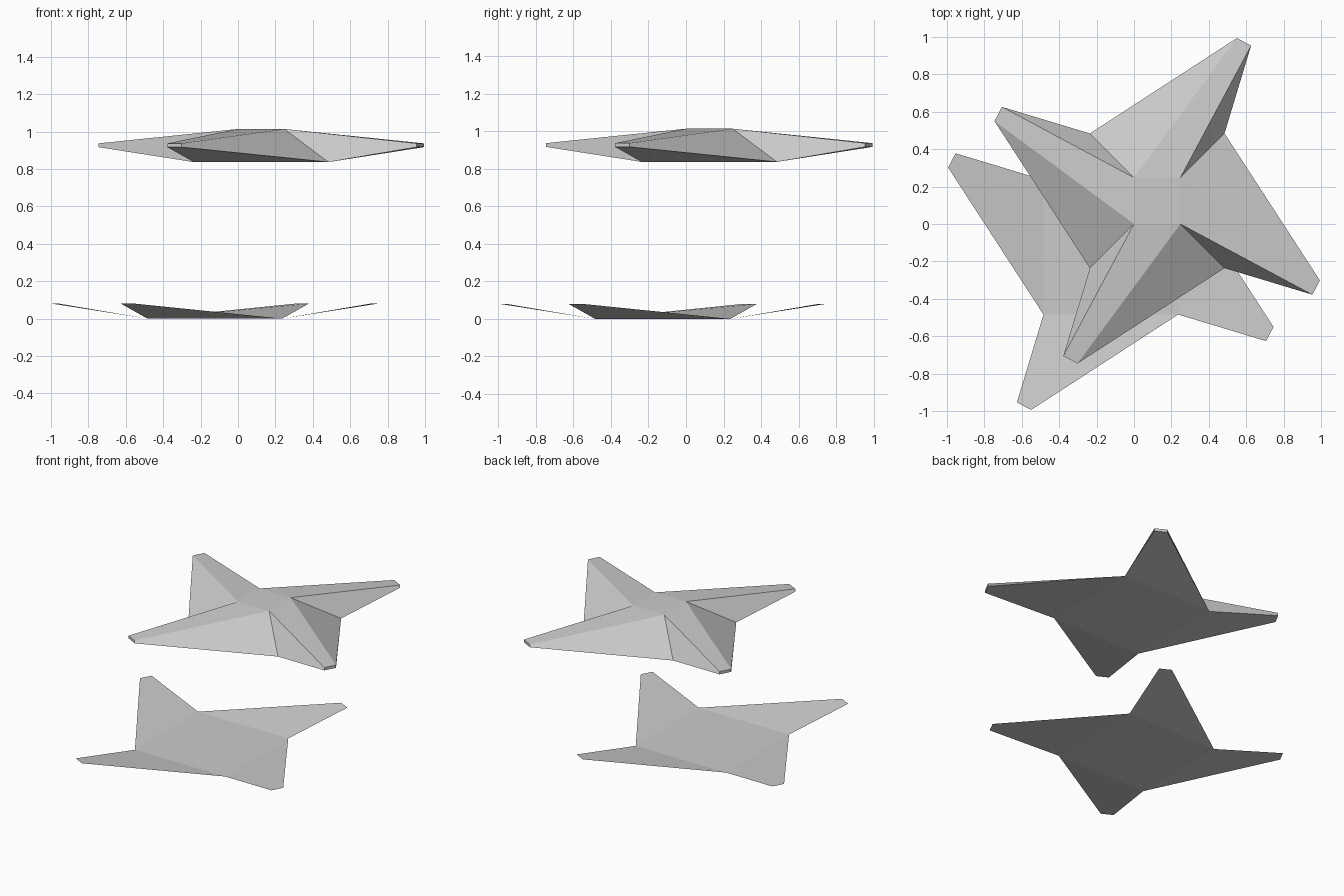
import bpy
from mathutils import Matrix, Vector

cube = bpy.data.objects.get("Cube")
if cube:
    bpy.data.objects.remove(cube)

grey = bpy.data.materials.new("plain grey")
grey.use_nodes = True
colour = (0.6, 0.6, 0.6, 1)
grey.diffuse_color = colour
grey.node_tree.nodes["Principled BSDF"].inputs["Base Color"].default_value = colour

INNER, OUTER = 0.124, 0.36          # half widths of the top and bottom squares
TIP_A, TIP_B = (0.426, 0.87), (0.502, 0.83)
TIP_LOW, TIP_HIGH, TOP = 0.08, 0.1, 0.177


def star(name, location, solid):
    """Four twisted arms around a square; solid adds the raised upper side."""
    verts, faces = [], []
    for k in range(4):
        turn = Matrix.Rotation(k * 1.5707963, 3, 'Z')
        ring = [(-OUTER, OUTER, 0), (*TIP_A, TIP_LOW), (*TIP_B, TIP_LOW)]
        if solid:
            ring += [(-INNER, INNER, TOP), (*TIP_A, TIP_HIGH), (*TIP_B, TIP_HIGH)]
        verts += [turn @ Vector(p) for p in ring]
    n = 6 if solid else 3
    for k in range(4):
        a = k * n                    # corner on the left of this arm
        b = (k - 1) % 4 * n          # corner on the right of this arm
        faces.append((a, a + 1, a + 2, b))
        if solid:
            faces += [(a + 3, b + 3, a + 5, a + 4),      # arm top
                      (a, a + 3, a + 4, a + 1),          # left flank
                      (b, a + 2, a + 5, b + 3),          # right flank
                      (a + 1, a + 4, a + 5, a + 2)]      # blunt tip
    faces.append(tuple(k * n for k in (3, 2, 1, 0)))
    if solid:
        faces.append(tuple(k * n + 3 for k in range(4)))
    mesh = bpy.data.meshes.new(name)
    mesh.from_pydata(verts, [], faces)
    mesh.materials.append(grey)
    obj = bpy.data.objects.new(name, mesh)
    obj.location = location
    bpy.context.collection.objects.link(obj)


star("upper_star", (0.124, 0.124, 0.837), True)
star("lower_star_sheet", (-0.124, -0.124, 0), False)
